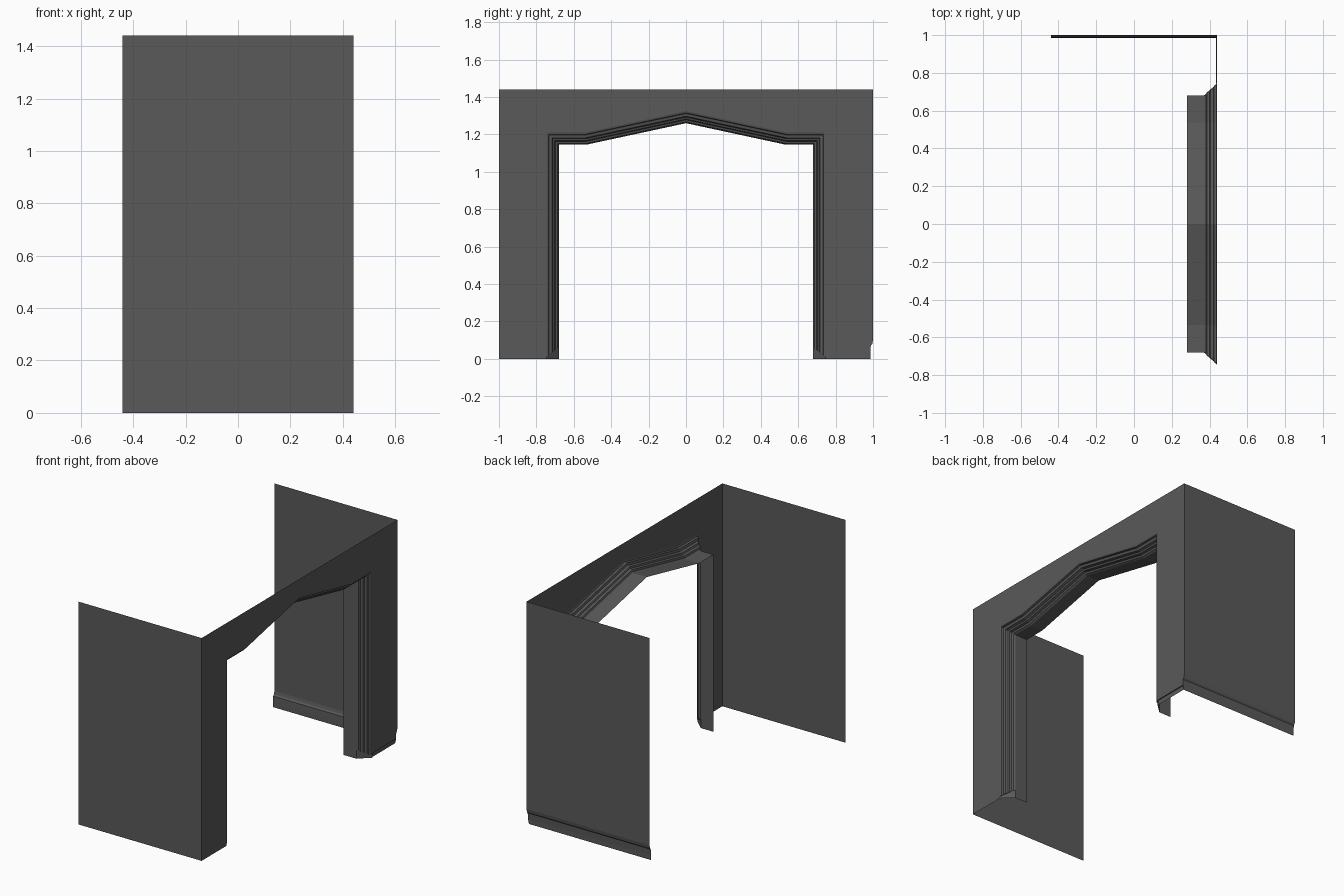
import bpy

if "Cube" in bpy.data.objects:
    bpy.data.objects.remove(bpy.data.objects["Cube"])

paint = bpy.data.materials.new("dark grey plaster")
paint.diffuse_color = (0.1, 0.1, 0.1, 1)
paint.use_nodes = True
paint.node_tree.nodes["Principled BSDF"].inputs["Base Color"].default_value = paint.diffuse_color


def make(name, faces):
    """Mesh from a list of faces, each a list of points."""
    verts, polys = [], []
    for f in faces:
        polys.append(list(range(len(verts), len(verts) + len(f))))
        verts += f
    me = bpy.data.meshes.new(name)
    me.from_pydata(verts, [], polys)
    me.materials.append(paint)
    ob = bpy.data.objects.new(name, me)
    bpy.context.collection.objects.link(ob)
    return ob


def strips(rows):
    """Quads between successive rows of points."""
    return [[a[i], a[i + 1], b[i + 1], b[i]]
            for a, b in zip(rows, rows[1:]) for i in range(len(a) - 1)]


X, H = 0.44, 1.44
OUT, SPRING, KINK, PEAK = 0.745, 1.21, 0.54, 1.325
BASE_Z, BASE_X = 0.03, 0.433

# Side wall at -y: one plain sheet
make("left_side_wall", [[(-X, -1, 0), (X, -1, 0), (X, -1, H), (-X, -1, H)]])

# Side wall at +y with a baseboard stepping inward (y, z)
base = [(1, 0.1), (0.996, 0.08), (0.988, 0.07), (0.986, BASE_Z), (0.986, 0)]
rows = [[(X, y, z), (-X, y, z)] for y, z in [(1, H)] + base[:-1]]
rows.append([(BASE_X, 0.986, 0), (-X, 0.986, 0)])
make("right_side_wall", strips(rows))

# Front wall around the pointed opening
walls = []
for s in (-1, 1):
    walls += [[(X, s * y, z) for y, z in f] for f in (
        [(OUT, SPRING), (KINK, SPRING), (KINK, H), (1, H)],
        [(KINK, SPRING), (0, PEAK), (0, H), (KINK, H)])]
walls.append([(X, -1, 0), (X, -OUT, 0), (X, -OUT, SPRING), (X, -1, H)])
walls.append([(X, y, z) for y, z in
              [(OUT, BASE_Z)] + base[3::-1] + [(1, H), (OUT, SPRING)]])
make("arch_wall", walls)

# Slightly recessed base strip below the right half of the arch wall
make("arch_wall_base", strips([
    [(X, OUT, BASE_Z), (X, 0.986, BASE_Z)],
    [(BASE_X, OUT, BASE_Z), (BASE_X, 0.986, BASE_Z)],
    [(BASE_X, OUT, 0), (BASE_X, 0.986, 0)]]))

# Stepped moulding and deep reveal: (inset, x) swept round the opening
profile = [(0, .44), (.01, .437), (.013, .424), (.028, .42), (.033, .405),
           (.043, .401), (.047, .386), (.058, .382), (.065, .37), (.065, .28)]


def foot(d):
    return 0.012 + 0.7 * d


def ring(d, x):
    half = [(OUT - d, foot(d)), (OUT - d, SPRING - d), (KINK - 0.1 * d, SPRING - d)]
    pts = [(-y, z) for y, z in half] + [(0, PEAK - d)] + half[::-1]
    return [(x, y, z) for y, z in pts]


make("arch_moulding", strips([ring(d, x) for d, x in profile]))

# Plain chamfered feet under the moulding, with a sloped top
feet = []
for s in (-1, 1):
    def flat(d, x):
        return x if x < 0.37 else 0.44 - d * 0.07 / 0.065
    cols = [(s * (OUT - d), d, x) for d, x in profile]
    feet += strips([[(x, y, foot(d)) for y, d, x in cols],
                    [(flat(d, x), y, foot(d)) for y, d, x in cols],
                    [(flat(d, x), y, 0) for y, d, x in cols]])
make("moulding_feet", feet)
